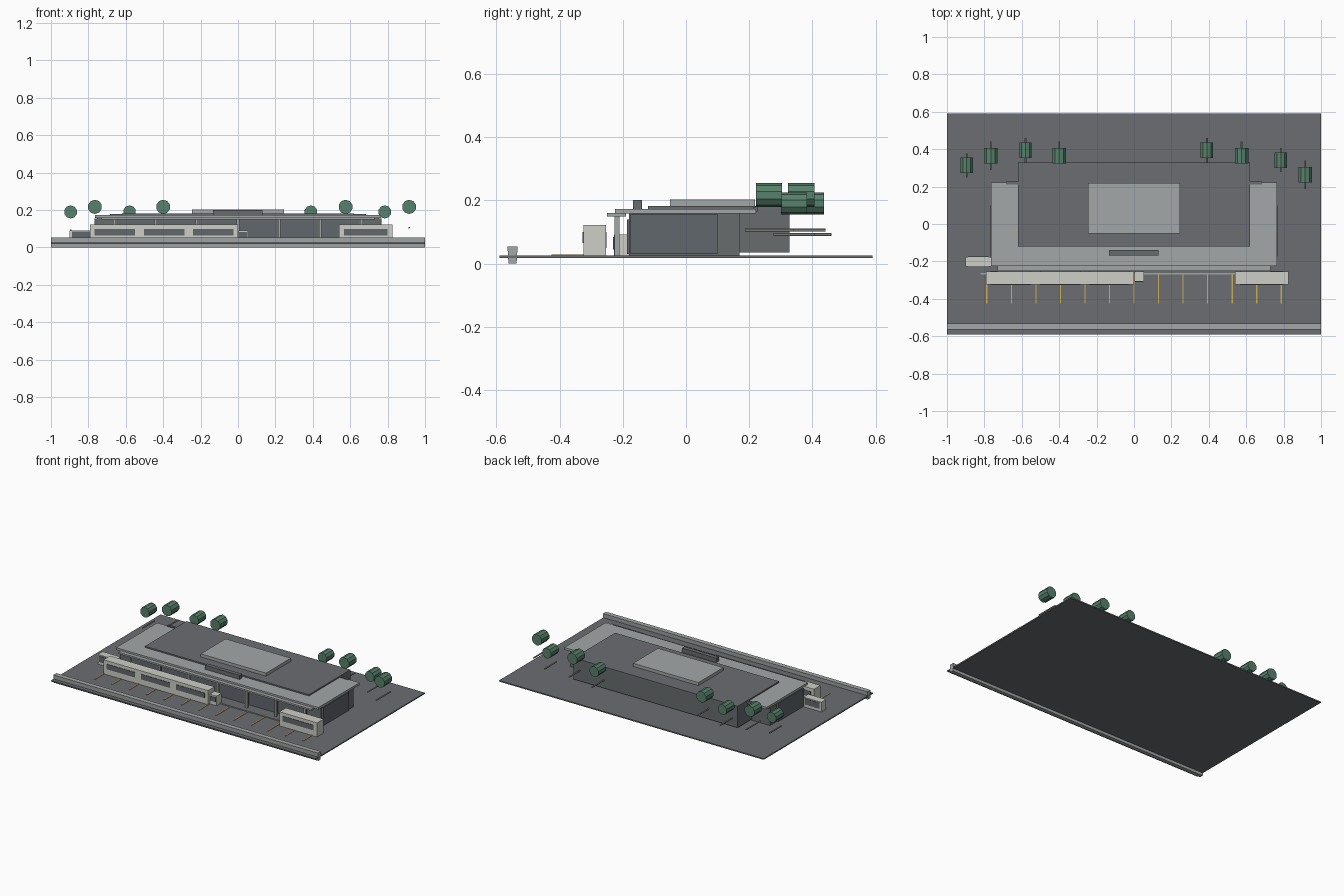
import bpy
import math

old = bpy.data.objects.get("Cube")
if old:
    bpy.data.objects.remove(old, do_unlink=True)


def material(name, r, g, b):
    m = bpy.data.materials.new(name)
    m.use_nodes = True
    m.diffuse_color = (r, g, b, 1)
    m.node_tree.nodes["Principled BSDF"].inputs["Base Color"].default_value = (r, g, b, 1)
    return m


asphalt = material("asphalt grey", 0.145, 0.155, 0.165)
charcoal = material("charcoal wall", 0.14, 0.15, 0.155)
concrete = material("light concrete", 0.37, 0.39, 0.39)
glass = material("dark glass", 0.12, 0.135, 0.15)
cream = material("pale body", 0.62, 0.62, 0.57)
yellow = material("line yellow", 0.62, 0.42, 0.09)
green = material("leaf green", 0.095, 0.22, 0.15)
bark = material("trunk grey", 0.33, 0.33, 0.31)


def box(name, x, y, z, mat):
    """Box from (min, max) ranges on each axis."""
    bpy.ops.mesh.primitive_cube_add(size=1, location=[sum(r) / 2 for r in (x, y, z)])
    ob = bpy.context.object
    ob.name = name
    for v in ob.data.vertices:
        for i, r in enumerate((x, y, z)):
            v.co[i] *= r[1] - r[0]
    ob.data.materials.append(mat)
    return ob


def rod(name, radius, length, centre, mat, sides):
    """Flat-sided cylinder lying along y."""
    bpy.ops.mesh.primitive_cylinder_add(vertices=sides, radius=radius, depth=length,
                                        location=centre, rotation=(math.pi / 2, 0, 0))
    ob = bpy.context.object
    ob.name = name
    ob.data.materials.append(mat)


# Ground, front barrier and walkway edge
G = 0.026
box("ground", (-1, 1), (-0.59, 0.59), (0.018, G), asphalt)
barrier = box("front_barrier", (-1, 1), (-0.565, -0.533), (0, 0.054), concrete)
for v in barrier.data.vertices:
    if v.co.z < 0:
        v.co.y *= 0.8
box("walkway_edge", (-0.82, 0.82), (-0.27, -0.262), (G, 0.03), concrete)

# Parking lines
for i in range(13):
    x = -0.787 + i * 0.1312
    box("parking_line", (x - 0.003, x + 0.003), (-0.425, -0.27), (G, 0.029), yellow)

# Building volumes
box("front_hall", (-0.755, 0.755), (-0.18, 0.17), (G, 0.16), charcoal)
box("rear_hall", (-0.62, 0.62), (0.1, 0.327), (0.035, 0.172), charcoal)
for s in (-1, 1):
    box("side_glazing", sorted((s * 0.755, s * 0.768)), (-0.175, 0.1), (0.03, 0.155), glass)

# Roof layers
box("main_roof", (-0.765, 0.765), (-0.224, 0.221), (0.158, 0.173), concrete)
box("front_canopy", (-0.73, 0.73), (-0.25, -0.19), (0.15, 0.161), concrete)
box("upper_roof", (-0.62, 0.62), (-0.12, 0.328), (0.172, 0.182), asphalt)
box("rear_roof_edge", (-0.685, 0.685), (0.212, 0.226), (0.165, 0.18), asphalt)
box("roof_block", (-0.247, 0.247), (-0.05, 0.219), (0.182, 0.203), concrete)
box("blank_sign", (-0.133, 0.13), (-0.168, -0.14), (0.172, 0.201), charcoal)

# Canopy columns and glazed bays between them
for i in range(7):
    x = -0.66 + i * 0.22
    box("column", (x - 0.007, x + 0.007), (-0.226, -0.211), (G, 0.152), concrete)
    if i < 6:
        box("glazed_bay", (x + 0.012, x + 0.208), (-0.186, -0.18), (0.03, 0.14), glass)


# Parked vehicles with window plates front and back
def vehicle(name, x, y, top, windows, sill, head):
    box(name, x, y, (G, top), cream)
    step = (x[1] - x[0]) / windows
    for i in range(windows):
        a = x[0] + i * step
        gap = step * 0.09
        for face in y:
            box(name + "_window", (a + gap, a + step - gap),
                (face - 0.003, face + 0.003), (sill, head), glass)


vehicle("long_vehicle", (-0.79, 0), (-0.324, -0.254), 0.122, 3, 0.065, 0.1)
vehicle("vehicle_cab", (0.002, 0.053), (-0.307, -0.254), 0.092, 1, 0.05, 0.082)
vehicle("short_vehicle", (0.54, 0.825), (-0.324, -0.254), 0.122, 1, 0.065, 0.1)
vehicle("side_vehicle", (-0.9, -0.765), (-0.228, -0.176), 0.092, 1, 0.045, 0.085)

# Trees: crown and trunk both lie along y, in low and tall kinds
trees = [(-0.895, 0.313), (-0.765, 0.365), (-0.58, 0.395), (-0.4, 0.365),
         (0.39, 0.395), (0.575, 0.365), (0.785, 0.342), (0.915, 0.263)]
for i, (x, y) in enumerate(trees):
    tall = i % 2
    rod("tree_crown", 0.038 if tall else 0.035, 0.083,
        (x, y, 0.217 if tall else 0.19), green, 10)
    rod("tree_trunk", 0.005, 0.154 if tall else 0.13,
        (x, y, 0.106 if tall else 0.092), bark, 6)
